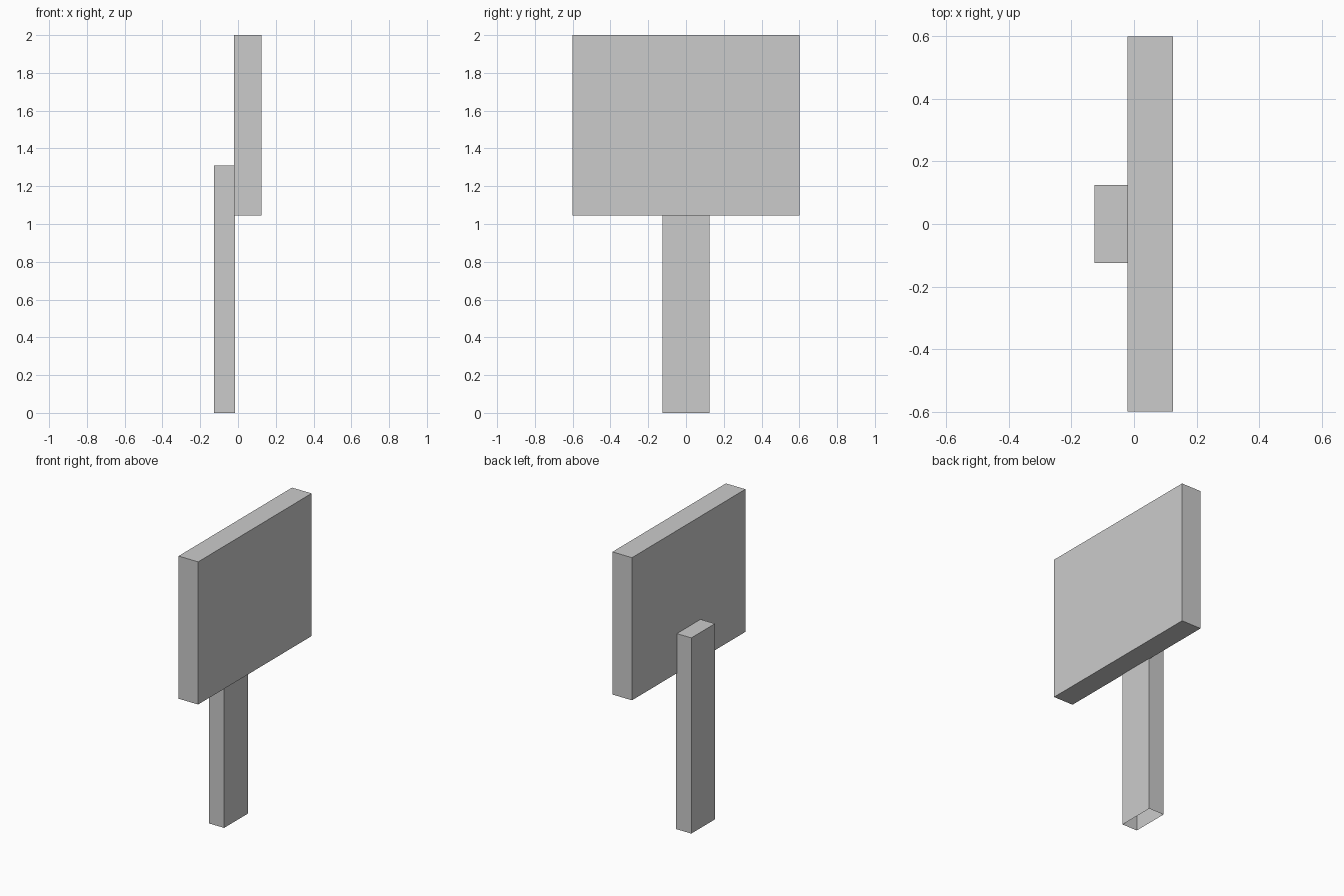
import bpy
import bmesh
from mathutils import Vector

# Remove the default object
cube = bpy.data.objects.get("Cube")
if cube:
    bpy.data.objects.remove(cube, do_unlink=True)

# Single plain grey finish
grey = bpy.data.materials.new("plain_grey")
grey.use_nodes = True
colour = (0.6, 0.6, 0.6, 1.0)
grey.diffuse_color = colour
grey.node_tree.nodes["Principled BSDF"].inputs["Base Color"].default_value = colour


def make_box(name, low, high, open_bottom=False):
    """Axis-aligned box between two corners, optionally without its underside."""
    low, high = Vector(low), Vector(high)
    bm = bmesh.new()
    bmesh.ops.create_cube(bm, size=1)
    bmesh.ops.scale(bm, vec=high - low, verts=bm.verts)
    bmesh.ops.translate(bm, vec=(low + high) / 2, verts=bm.verts)
    if open_bottom:
        underside = [f for f in bm.faces if f.normal.z < -0.5]
        bmesh.ops.delete(bm, geom=underside, context="FACES")
    mesh = bpy.data.meshes.new(name)
    bm.to_mesh(mesh)
    bm.free()
    mesh.materials.append(grey)
    obj = bpy.data.objects.new(name, mesh)
    bpy.context.collection.objects.link(obj)
    return obj


# Wide sign board
make_box("sign_board", (-0.02, -0.6, 1.045), (0.125, 0.6, 2.0))

# Hollow post fixed to the back of the board, open at the ground
make_box("post", (-0.127, -0.125, 0.0), (-0.015, 0.125, 1.31), open_bottom=True)
